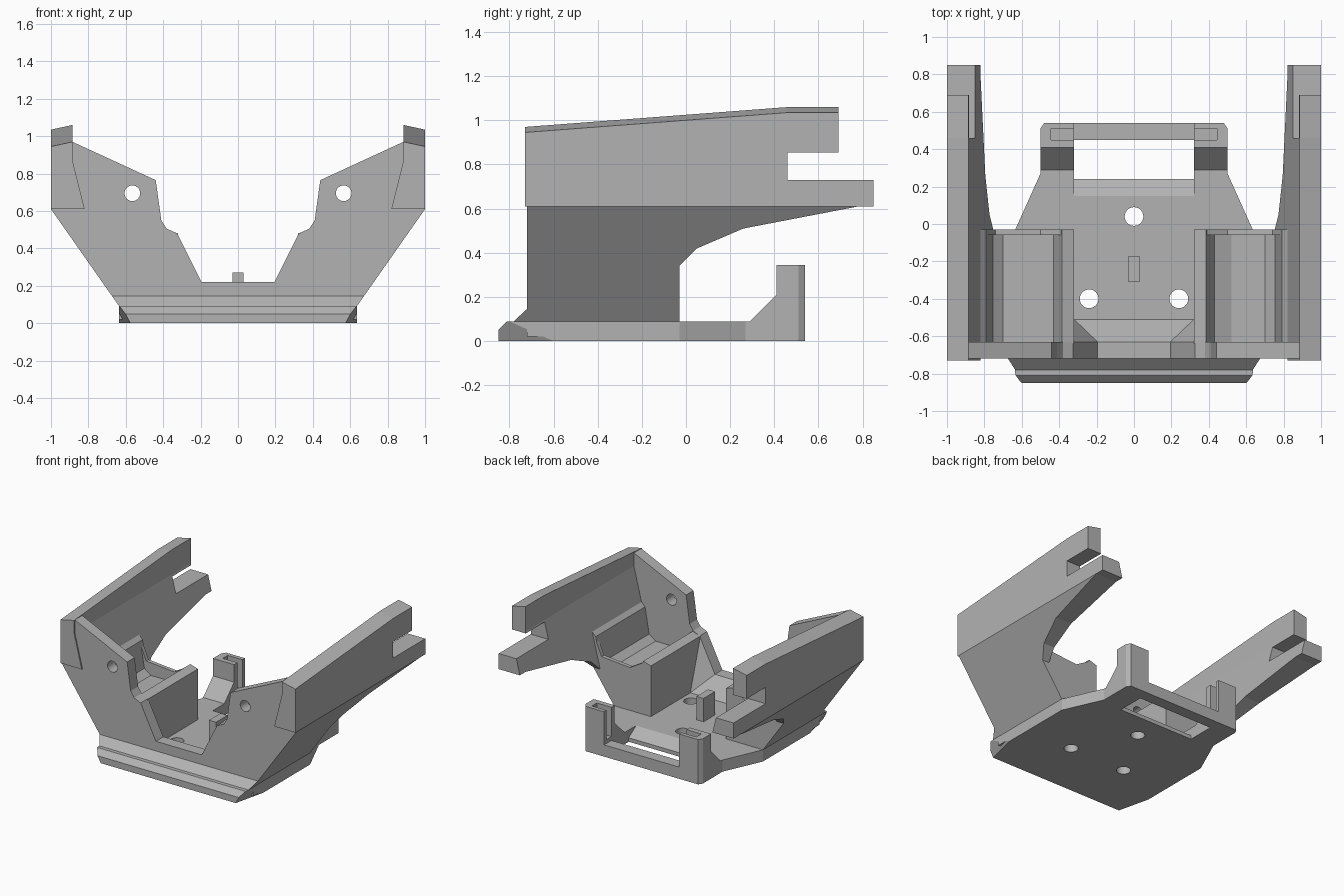
import bpy, bmesh, math
from mathutils import Vector

default = bpy.data.objects.get("Cube")
if default:
    bpy.data.objects.remove(default)

grey = bpy.data.materials.new("grey plastic")
grey.use_nodes = True
colour = (0.45, 0.45, 0.45, 1)
grey.diffuse_color = colour
grey.node_tree.nodes["Principled BSDF"].inputs["Base Color"].default_value = colour

# How a flat profile maps to space for each extrusion axis
PLACE = {
    "x": lambda u, v, d: (d, u, v),
    "y": lambda u, v, d: (u, d, v),
    "z": lambda u, v, d: (u, v, d),
}


def finish(name, bm):
    bmesh.ops.recalc_face_normals(bm, faces=bm.faces)
    mesh = bpy.data.meshes.new(name)
    bm.to_mesh(mesh)
    bm.free()
    mesh.materials.append(grey)
    obj = bpy.data.objects.new(name, mesh)
    bpy.context.collection.objects.link(obj)
    return obj


def prism(name, profile, axis, start, end, planes=()):
    """Extrude a profile along an axis, then trim by (point, outward normal) planes."""
    bm = bmesh.new()
    ends = [[bm.verts.new(PLACE[axis](u, v, d)) for u, v in profile] for d in (start, end)]
    for ring in ends:
        bm.faces.new(ring)
    for i in range(len(profile)):
        j = (i + 1) % len(profile)
        bm.faces.new((ends[0][i], ends[0][j], ends[1][j], ends[1][i]))
    bmesh.ops.recalc_face_normals(bm, faces=bm.faces)
    for point, normal in planes:
        bmesh.ops.bisect_plane(bm, geom=bm.verts[:] + bm.edges[:] + bm.faces[:], dist=1e-5,
                               plane_co=point, plane_no=normal, clear_outer=True)
        bmesh.ops.holes_fill(bm, edges=[e for e in bm.edges if e.is_boundary], sides=0)
    return finish(name, bm)


def box(name, x, y, z):
    return prism(name, [(x[0], y[0]), (x[1], y[0]), (x[1], y[1]), (x[0], y[1])], "z", *z)


def disc_profile(u, v, r, n=32):
    return [(u + r * math.cos(math.tau * i / n), v + r * math.sin(math.tau * i / n))
            for i in range(n)]


def cut(obj, cutter):
    mod = obj.modifiers.new("cut", "BOOLEAN")
    mod.operation, mod.solver, mod.object = "DIFFERENCE", "EXACT", cutter
    bpy.context.view_layer.objects.active = obj
    bpy.ops.object.modifier_apply(modifier=mod.name)
    bpy.data.objects.remove(cutter)


def mirror(obj):
    mod = obj.modifiers.new("mirror", "MIRROR")
    mod.use_mirror_merge = False


def both_sides(half):
    return half + [(-u, v) for u, v in reversed(half)]


def normal_of(a, b, c, toward):
    n = (Vector(b) - Vector(a)).cross(Vector(c) - Vector(a)).normalized()
    return n if n.dot(Vector(toward)) > 0 else -n


# Front half of the floor with the stepped lip and trimmed lower corners
corner = [(0.575, -0.85, 0), (0.635, -0.8, 0.09), (0.635, -0.6, 0)]
corner_n = normal_of(*corner, (1, 0, 0))
flip = Vector((-1, 1, 1))
floor = prism("front_floor", [(-0.85, 0), (-0.85, 0.05), (-0.81, 0.09), (-0.03, 0.09), (-0.03, 0)],
              "x", -0.635, 0.635,
              [(corner[0], corner_n), (Vector(corner[0]) * flip, corner_n * flip)])
for x in (-0.24, 0.24):
    cut(floor, prism("hole_cutter", disc_profile(x, -0.4, 0.05), "z", -0.1, 0.3))

# Rear half of the floor with a screw hole and a ramped window
rear = prism("rear_floor", both_sides([(0.635, -0.03), (0.5, 0.27), (0.5, 0.51), (0.48, 0.54)]),
             "z", 0, 0.09)
cut(rear, prism("hole_cutter", disc_profile(0, 0.04, 0.05), "z", -0.1, 0.3))
cut(rear, prism("window_cutter", [(0.135, 0.1), (0.24, 0.03), (0.24, -0.1), (0.45, -0.1),
                                  (0.45, 0.1)], "x", -0.32, 0.32))

# Rear posts with gusset, chamfered corner and slot
post = prism("rear_post", [(0.29, 0.08), (0.29, 0.09), (0.41, 0.21), (0.41, 0.345),
                           (0.54, 0.345), (0.54, 0.08)], "x", 0.32, 0.5,
             [((0.5, 0.51, 0), (0.03, 0.02, 0))])
cut(post, box("slot_cutter", (0.3, 0.445), (0.45, 0.51), (0.12, 0.5)))
mirror(post)

box("centre_peg", (-0.03, 0.03), (-0.31, -0.17), (0.05, 0.27))

# Front wall with notch and two holes
wall = prism("front_wall", both_sides([
    (0.635, 0.02), (0.635, 0.09), (1, 0.61), (0.99, 0.93), (0.885, 0.97), (0.44, 0.765),
    (0.41, 0.55), (0.38, 0.505), (0.325, 0.48), (0.195, 0.22)]), "y", -0.72, -0.63)
for x in (-0.565, 0.565):
    cut(wall, prism("hole_cutter", disc_profile(x, 0.695, 0.042), "y", -1, 0))

# Sloped step between lip and wall
outer = ((0.635, 0, 0.09), Vector((0.52, 0, -0.365)))
prism("lip_step", [(-0.78, 0.085), (-0.78, 0.09), (-0.715, 0.15), (-0.715, 0.085)], "x", -0.7, 0.7,
      [outer, (Vector(outer[0]) * flip, outer[1] * flip)])

# Ramp and corner gussets behind the notch
prism("notch_ramp", [(-0.51, 0.08), (-0.51, 0.09), (-0.63, 0.22), (-0.63, 0.08)], "x", -0.32, 0.32)
bm = bmesh.new()
for p in [(0.32, -0.51, 0.09), (0.195, -0.63, 0.22), (0.32, -0.63, 0.47),
          (0.32, -0.63, 0.09), (0.195, -0.63, 0.09)]:
    bm.verts.new(p)
bmesh.ops.convex_hull(bm, input=bm.verts)
mirror(finish("notch_gusset", bm))

# Side trays: solid cradle with a low closing rim at the back
mirror(prism("side_tray", [
    (0.32, 0.03), (0.635, 0.03), (0.635, 0.09), (1, 0.61), (0.82, 0.61), (0.79, 0.58),
    (0.755, 0.38), (0.7, 0.34), (0.52, 0.34), (0.43, 0.38), (0.385, 0.5), (0.32, 0.48)],
    "y", -0.64, -0.03))
mirror(prism("tray_rim", [(0.36, 0.3), (0.74, 0.3), (0.8, 0.58), (0.74, 0.44), (0.5, 0.42),
                          (0.38, 0.49)], "y", -0.06, -0.03))

# Tapered brackets carrying the arms
mirror(prism("arm_bracket", [(-0.05, 0.15), (-0.03, 0.15), (-0.03, 0.34), (0.05, 0.42),
                             (0.26, 0.51), (0.79, 0.612), (-0.05, 0.612)], "x", 0.5, 1,
             [outer, ((0.82, 0, 0.61), (-0.26, 0, 0.065))]))

# Side arms with sloping top and forked rear end
slope = [(0.885, -0.73, 0.97), (1, -0.73, 0.945), (0.885, 0.46, 1.06)]
flat = [(0.885, 0.46, 1.06), (1, 0.46, 1.035), (0.885, 0.69, 1.06)]
arm = prism("side_arm", [(0.82, 0.61), (1, 0.61), (1, 1.2), (0.885, 1.2), (0.885, 0.87)],
            "y", -0.73, 0.85,
            [(p[0], normal_of(*p, (0, 0, 1))) for p in (slope, flat)])
cut(arm, box("fork_cutter", (0.7, 1.1), (0.46, 1), (0.73, 0.855)))
cut(arm, box("end_cutter", (0.7, 1.1), (0.69, 1), (0.8, 1.3)))
mirror(arm)
